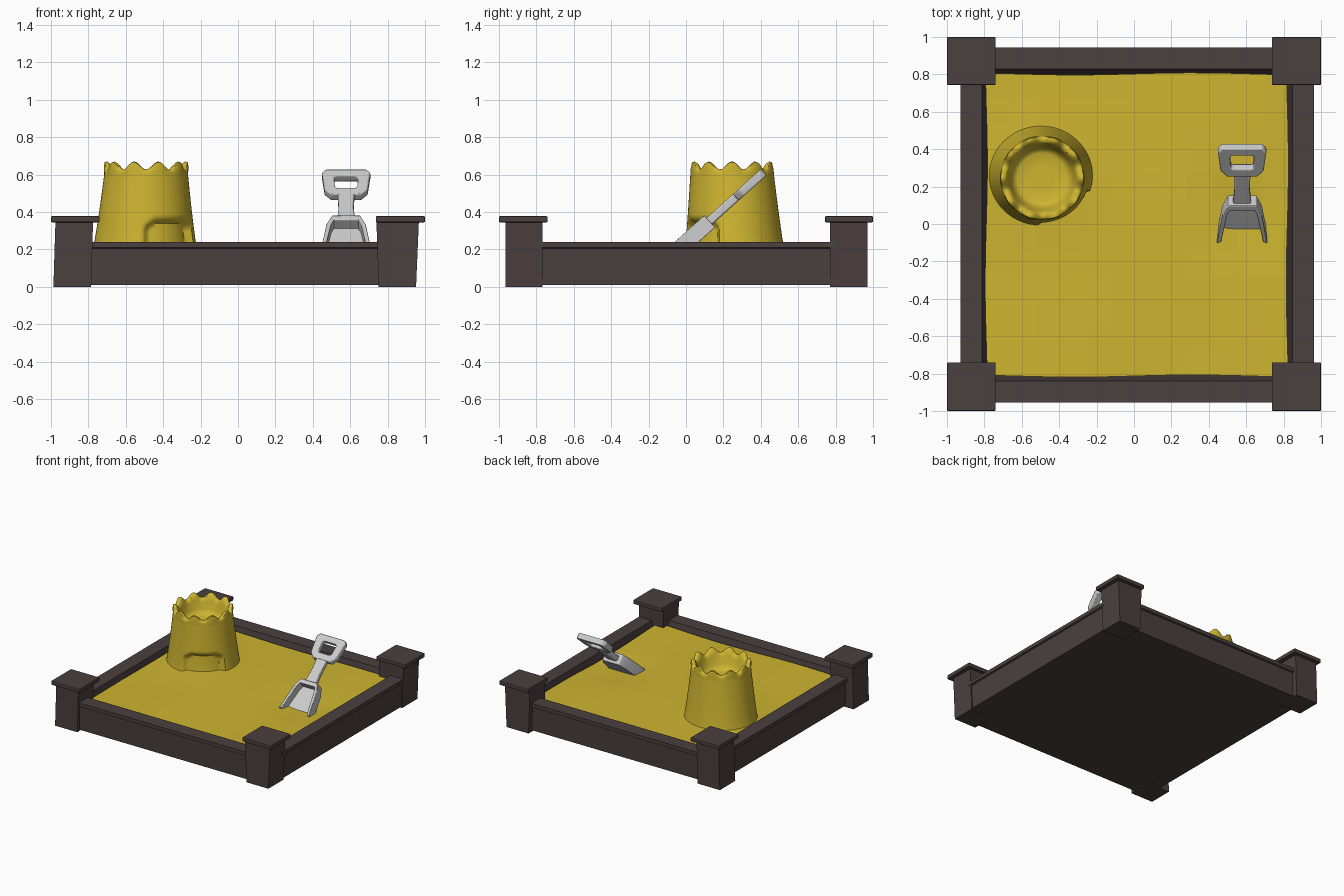
import bpy, bmesh, math
from mathutils import Vector, Matrix

if "Cube" in bpy.data.objects:
    bpy.data.objects.remove(bpy.data.objects["Cube"])


def material(name, rgb):
    m = bpy.data.materials.new(name)
    m.diffuse_color = (*rgb, 1)
    m.use_nodes = True
    m.node_tree.nodes["Principled BSDF"].inputs["Base Color"].default_value = m.diffuse_color
    return m


wood = material("dark_wood", (0.07, 0.05, 0.05))
yellow = material("sand_yellow", (0.62, 0.46, 0.03))


def finish(name, bm, mat=None, bevel=0, smooth=None, closed=True):
    if closed:
        bmesh.ops.recalc_face_normals(bm, faces=bm.faces)
    me = bpy.data.meshes.new(name)
    bm.to_mesh(me)
    bm.free()
    ob = bpy.data.objects.new(name, me)
    bpy.context.collection.objects.link(ob)
    if mat:
        me.materials.append(mat)
    if bevel:
        mod = ob.modifiers.new("bevel", 'BEVEL')
        mod.width, mod.segments, mod.limit_method = bevel, 2, 'ANGLE'
    if smooth:
        bpy.ops.object.select_all(action='DESELECT')
        ob.select_set(True)
        bpy.context.view_layer.objects.active = ob
        bpy.ops.object.shade_smooth_by_angle(angle=math.radians(smooth))
    return ob


def loft(bm, a, b):
    """Solid between two matching polygons."""
    va, vb = [bm.verts.new(p) for p in a], [bm.verts.new(p) for p in b]
    n = len(a)
    bm.faces.new(va[::-1])
    bm.faces.new(vb)
    for i in range(n):
        bm.faces.new((va[i], va[(i + 1) % n], vb[(i + 1) % n], vb[i]))


def rect(x0, x1, y0, y1, z):
    return [(x0, y0, z), (x1, y0, z), (x1, y1, z), (x0, y1, z)]


# Corner posts with flat caps
x_ranges = {"left": ((-0.987, -0.785), (-0.976, -0.775)), "right": ((0.752, 0.952), (0.74, 0.967))}
y_ranges = {"front": (-0.965, -0.767), "back": (0.77, 0.97)}
for xn, (xb, xt) in x_ranges.items():
    for yn, yr in y_ranges.items():
        bm = bmesh.new()
        loft(bm, rect(*xb, *yr, 0), rect(*xt, *yr, 0.35))
        finish(f"{yn}_{xn}_post", bm, wood)
        cx = (-1, -0.74) if xn == "left" else (0.737, 1)
        cy = (-1, -0.74) if yn == "front" else (0.743, 1)
        bm = bmesh.new()
        loft(bm, rect(*cx, *cy, 0.345), rect(*cx, *cy, 0.378))
        finish(f"{yn}_{xn}_cap", bm, wood, bevel=0.006)

# Side rails: one profile with a top lip, turned to each side
profile = [(0.785, 0.01), (0.93, 0.01), (0.935, 0.205), (0.948, 0.21), (0.948, 0.24), (0.832, 0.24)]
for i, (name, shift) in enumerate((("front_rail", 0.007), ("right_rail", 0.015),
                                   ("back_rail", -0.004), ("left_rail", -0.02))):
    bm = bmesh.new()
    loft(bm, [(-0.8, -o - shift, z) for o, z in profile], [(0.8, -o - shift, z) for o, z in profile])
    bm.transform(Matrix.Rotation(i * math.pi / 2, 4, 'Z'))
    finish(name, bm, wood)

# Base board
bm = bmesh.new()
loft(bm, rect(-0.9, 0.93, -0.93, 0.92, 0.01), rect(-0.9, 0.93, -0.93, 0.92, 0.04))
finish("base_board", bm, wood)

# Sand bed: gently uneven faceted surface
bm = bmesh.new()
bmesh.ops.create_grid(bm, x_segments=12, y_segments=12, size=1)
for v in bm.verts:
    ex, ey = abs(v.co.x) > 0.99, abs(v.co.y) > 0.99
    x, y = 0.015 + v.co.x * 0.805, -0.005 + v.co.y * 0.808
    z = 0.203 + 0.006 * math.sin(4 * x + 1) * math.cos(3 * y)
    z += 0.022 * math.exp(-((x + 0.5) ** 2 + (y - 0.26) ** 2) / 0.12)
    z -= 0.02 * math.exp(-((x - 0.58) ** 2 + (y - 0.02) ** 2) / 0.05)
    v.co = (x + ex * 0.006 * math.sin(5 * y), y + ey * 0.006 * math.sin(5 * x), z)
finish("sand_bed", bm, yellow, closed=False)

# Sand castle: lathe with scalloped rim and a doorway recess
N, DOOR = 120, math.radians(-55)
rings = [(0.284 - 0.06 * (t / 24) ** 0.8, 0.18 + 0.42 * t / 24, 0) for t in range(25)]
rings += [(0.223, 0.615, 0.6), (0.216, 0.625, 1), (0.203, 0.628, 1), (0.188, 0.622, 0.9),
          (0.178, 0.6, 0.3), (0.165, 0.55, 0), (0.15, 0.52, 0), (0.13, 0.51, 0), (0.06, 0.51, 0)]


def step(e0, e1, v):
    t = min(1, max(0, (v - e0) / (e1 - e0)))
    return t * t * (3 - 2 * t)


bm = bmesh.new()
loops = []
for r, z, lift in rings:
    loop = []
    for i in range(N):
        a = 2 * math.pi * i / N
        bump = (0.5 + 0.5 * math.cos(10 * a)) * lift
        d = abs((a - DOOR + math.pi) % (2 * math.pi) - math.pi)
        top = 0.37 - 0.03 * step(0.35, 0.62, d)
        outer = 1 if len(loops) < 25 else 0
        recess = 0.04 * outer * (1 - step(0.54, 0.66, d)) * (1 - step(top - 0.035, top, z))
        rr = r + 0.006 * bump - recess
        lean = (z - 0.24) / 0.38
        loop.append(bm.verts.new((-0.497 + 0.006 * lean + rr * math.cos(a),
                                  0.258 - 0.012 * lean + rr * math.sin(a) * (0.96 + 0.04 * min(1, max(0, lean))),
                                  z + 0.042 * bump)))
    loops.append(loop)
for lo, hi in zip(loops, loops[1:]):
    for i in range(N):
        j = (i + 1) % N
        bm.faces.new((lo[i], lo[j], hi[j], hi[i]))
bm.faces.new(loops[-1])
bm.faces.new(loops[0][::-1])
finish("sand_castle", bm, yellow, smooth=50)

# Shovel, laid out flat (x across, y along the handle, z thickness) then tilted into the sand
ang = math.radians(42)
pose = Matrix.Translation((0.578, 0.415, 0.612)) @ Matrix.Rotation(ang, 4, 'X')


def slab(bm, outline, w0, w1):
    loft(bm, [(x, u, w0) for x, u in outline], [(x, u, w1) for x, u in outline])


# Grip: closed frame around a square hole
bm = bmesh.new()
outer = [(-0.11, 0), (0.11, 0), (0.13, -0.025), (0.115, -0.16), (0.08, -0.2), (-0.08, -0.2), (-0.115, -0.16), (-0.13, -0.025)]
inner = [(-0.055, -0.05), (0.055, -0.05), (0.064, -0.065), (0.06, -0.135), (0.05, -0.145), (-0.05, -0.145), (-0.06, -0.135), (-0.064, -0.065)]
rows = [[bm.verts.new((x, u, w)) for x, u in o]
        for o, w in ((outer, -0.023), (outer, 0.023), (inner, 0.023), (inner, -0.023))]
for k in range(4):
    a, b = rows[k], rows[(k + 1) % 4]
    for i in range(8):
        j = (i + 1) % 8
        bm.faces.new((a[i], a[j], b[j], b[i]))
bm.transform(pose)
finish("shovel_grip", bm, bevel=0.008, smooth=40)

# Shaft
bm = bmesh.new()
slab(bm, [(-0.045, -0.19), (-0.04, -0.3), (-0.05, -0.41), (0.05, -0.41), (0.04, -0.3), (0.045, -0.19)], -0.023, 0.023)
bm.transform(pose)
finish("shovel_shaft", bm, bevel=0.009, smooth=40)

# Blade: flared tray with a back wall and two side walls
bm = bmesh.new()
slab(bm, [(-0.075, -0.39), (-0.105, -0.46), (-0.135, -0.66), (0, -0.7), (0.135, -0.66), (0.105, -0.46), (0.075, -0.39)], -0.045, -0.022)
slab(bm, [(-0.075, -0.39), (-0.09, -0.425), (0.09, -0.425), (0.075, -0.39)], -0.045, 0.042)
for s in (-1, 1):
    slab(bm, [(s * 0.075, -0.39), (s * 0.105, -0.46), (s * 0.135, -0.66), (s * 0.112, -0.65), (s * 0.08, -0.46), (s * 0.055, -0.4)], -0.045, 0.042)
bm.transform(pose)
finish("shovel_blade", bm, bevel=0.004, smooth=40)
